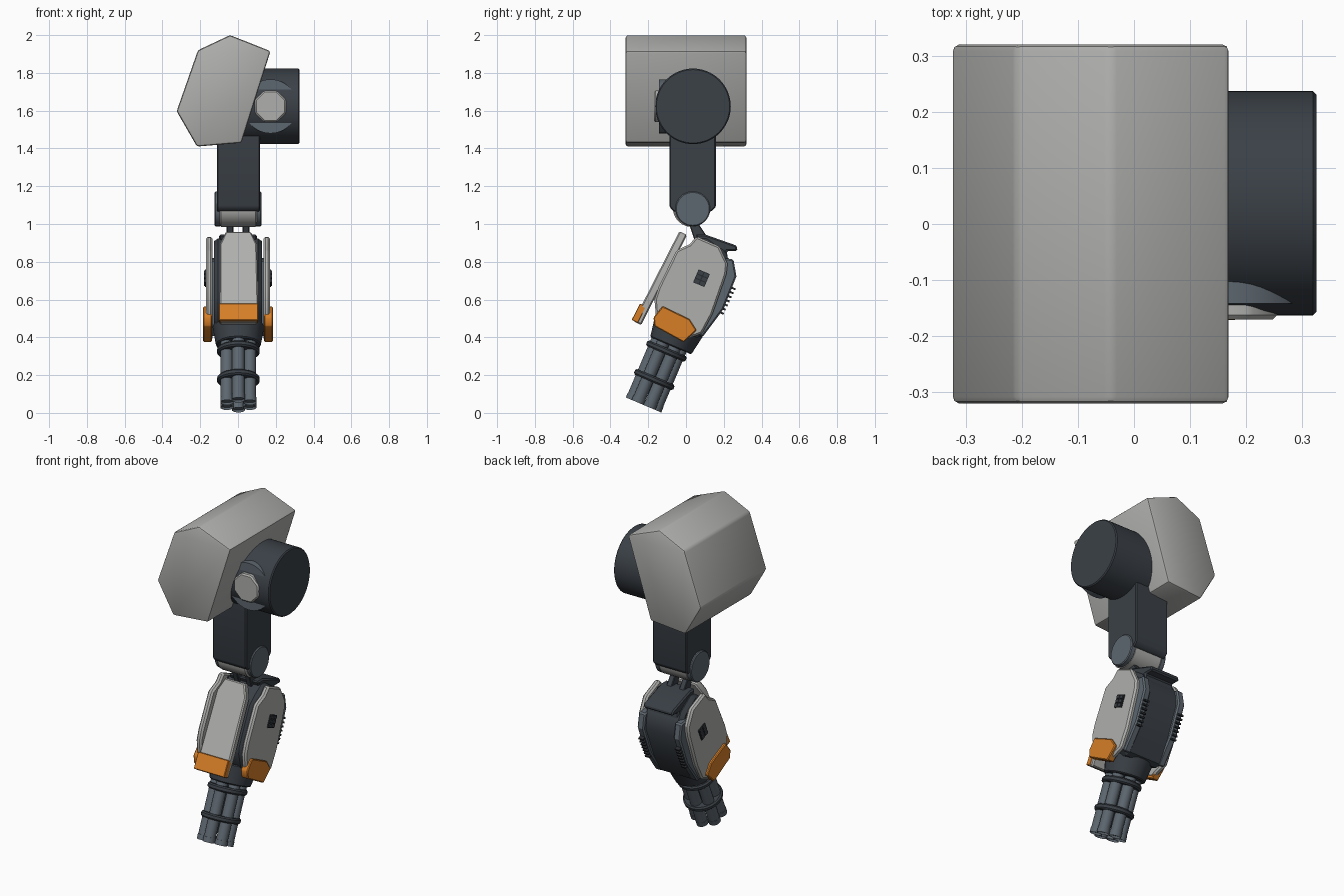
import bpy, bmesh, math
from mathutils import Vector, Matrix

if "Cube" in bpy.data.objects:
    bpy.data.objects.remove(bpy.data.objects["Cube"])


def material(name, rgb):
    m = bpy.data.materials.new(name)
    m.diffuse_color = (*rgb, 1)
    m.use_nodes = True
    m.node_tree.nodes["Principled BSDF"].inputs["Base Color"].default_value = m.diffuse_color
    return m


LIGHT = material("light_grey", (0.43, 0.43, 0.42))
DARK = material("dark_slate", (0.043, 0.052, 0.063))
STEEL = material("steel_grey", (0.11, 0.135, 0.16))
BLACK = material("vent_black", (0.022, 0.025, 0.03))
ORANGE = material("orange", (0.68, 0.21, 0.02))


def finish(bm, name, mat, bevel=0.0, segments=1, matrix=None):
    bmesh.ops.recalc_face_normals(bm, faces=bm.faces)
    if bevel:
        sharp = [e for e in bm.edges if e.calc_face_angle(0) > 0.6]
        bmesh.ops.bevel(bm, geom=sharp, offset=bevel, segments=segments,
                        affect='EDGES', profile=0.5, clamp_overlap=True)
    me = bpy.data.meshes.new(name)
    bm.to_mesh(me)
    bm.free()
    me.materials.append(mat)
    ob = bpy.data.objects.new(name, me)
    bpy.context.collection.objects.link(ob)
    if matrix:
        ob.matrix_world = matrix
    bpy.ops.object.select_all(action='DESELECT')
    ob.select_set(True)
    bpy.context.view_layer.objects.active = ob
    bpy.ops.object.shade_smooth_by_angle(angle=math.radians(30))
    return ob


def prism(name, pts, axis, a, b, mat, bevel=0.0, segments=1, matrix=None):
    """Extrude a profile: axis x takes (y, z) points, axis y takes (x, z)."""
    bm = bmesh.new()
    place = (lambda p, t: (t, p[0], p[1])) if axis == 'x' else (lambda p, t: (p[0], t, p[1]))
    face = bm.faces.new([bm.verts.new(place(p, a)) for p in pts])
    out = bmesh.ops.extrude_face_region(bm, geom=[face])
    shift = Vector((b - a, 0, 0)) if axis == 'x' else Vector((0, b - a, 0))
    bmesh.ops.translate(bm, vec=shift, verts=[g for g in out['geom'] if isinstance(g, bmesh.types.BMVert)])
    return finish(bm, name, mat, bevel, segments, matrix)


def rod(name, p0, p1, r0, mat, r1=None, sides=32, bevel=0.0, spin=0.0, bore=0.0):
    """Cylinder or cone from p0 to p1, optionally with a bored p0 end."""
    p0, p1 = Vector(p0), Vector(p1)
    d = p1 - p0
    bm = bmesh.new()
    bmesh.ops.create_cone(bm, cap_ends=True, segments=sides, radius1=r0,
                          radius2=r0 if r1 is None else r1, depth=d.length)
    if bore:
        end = min(bm.faces, key=lambda f: f.calc_center_median().z)
        bmesh.ops.inset_region(bm, faces=[end], thickness=bore)
        bmesh.ops.translate(bm, vec=(0, 0, 0.03), verts=end.verts)
    turn = d.to_track_quat('Z', 'Y').to_matrix().to_4x4()
    m = Matrix.Translation((p0 + p1) / 2) @ turn @ Matrix.Rotation(spin, 4, 'Z')
    return finish(bm, name, mat, bevel, 1, m)


def box(name, size, centre, mat, tilt=0.0, bevel=0.0):
    bm = bmesh.new()
    bmesh.ops.create_cube(bm, size=1)
    bmesh.ops.scale(bm, vec=size, verts=bm.verts)
    return finish(bm, name, mat, bevel, 1, Matrix.Translation(centre) @ Matrix.Rotation(tilt, 4, 'X'))


# Shoulder armour
prism("shoulder_pad", [(-0.042, 2.0), (0.172, 1.915), (0.018, 1.43), (-0.217, 1.41),
                       (-0.325, 1.597), (-0.212, 1.92)], 'y', -0.32, 0.32, LIGHT, 0.012, 2)

# Shoulder drum with front hub and bolt
rod("shoulder_drum", (-0.02, 0.037, 1.623), (0.325, 0.037, 1.623), 0.2, DARK, sides=64, bevel=0.006)
rod("shoulder_hub", (0.172, -0.142, 1.623), (0.172, 0.05, 1.623), 0.143, STEEL, sides=48)
rod("shoulder_bolt", (0.172, -0.17, 1.623), (0.172, 0.0, 1.623), 0.09, LIGHT, sides=8,
    spin=math.pi / 8, bevel=0.008)

# Upper arm and elbow
prism("upper_arm", [(-0.087, 1.56), (0.158, 1.56), (0.158, 1.09), (0.135, 1.066),
                    (-0.065, 1.066), (-0.087, 1.09)], 'x', -0.112, 0.116, DARK, 0.006)
rod("elbow_knuckle", (-0.098, 0.03, 1.085), (0.1, 0.03, 1.085), 0.1, LIGHT, sides=24, bevel=0.008)
for s in (-1, 1):
    rod("elbow_disc", (s * 0.09, 0.036, 1.08), (s * 0.124, 0.036, 1.08), 0.092, STEEL, sides=40, bevel=0.005)
    prism("wrist_link", [(0.01, 1.02), (0.06, 1.01), (0.12, 0.92), (0.05, 0.9)],
          'x', s * 0.025, s * 0.06, DARK, 0.004)

# Forearm core and rear top cap
prism("forearm_core", [(0.02, 0.89), (0.09, 0.935), (0.2, 0.86), (0.235, 0.8), (0.245, 0.72),
                       (0.165, 0.52), (0.08, 0.39), (-0.12, 0.47), (-0.15, 0.6), (-0.04, 0.84)],
      'x', -0.128, 0.128, DARK, 0.022)
prism("forearm_cap", [(0.05, 0.945), (0.1, 0.945), (0.27, 0.885), (0.272, 0.858), (0.215, 0.858),
                      (0.225, 0.8), (0.1, 0.84)], 'x', -0.1, 0.1, DARK, 0.008)

# Side armour, mirrored left and right
TILT = math.radians(-23)
for s in (-1, 1):
    prism("side_backplate", [(0.2, 0.82), (0.251, 0.813), (0.267, 0.723), (0.198, 0.549),
                             (0.087, 0.4), (0.02, 0.47), (0.07, 0.81)],
          'x', s * 0.1, s * 0.146, STEEL, 0.008)
    prism("side_panel", [(0.056, 0.935), (0.177, 0.882), (0.22, 0.79), (0.214, 0.734), (0.14, 0.522),
                         (0.085, 0.42), (-0.013, 0.385), (-0.155, 0.462), (-0.167, 0.601),
                         (-0.146, 0.665), (-0.05, 0.861), (0.019, 0.893)],
          'x', s * 0.135, s * 0.17, LIGHT, 0.01)
    prism("side_tip", [(-0.124, 0.565), (0.019, 0.496), (0.056, 0.437), (-0.013, 0.374),
                       (-0.167, 0.459), (-0.172, 0.506)], 'x', s * 0.138, s * 0.184, ORANGE, 0.005)
    # Square vent of small cells
    box("side_vent", (0.012, 0.065, 0.075), (s * 0.17, 0.082, 0.713), BLACK, TILT)
    for i in (-1, 0, 1):
        for j in (-0.5, 0.5):
            off = Matrix.Rotation(TILT, 3, 'X') @ Vector((0, j * 0.031, i * 0.024))
            box("vent_cell", (0.014, 0.025, 0.018), Vector((s * 0.174, 0.082, 0.713)) + off, DARK, TILT)
    # Cooling slats down the rear edge
    for i in range(7):
        t = i / 6
        box("rear_slat", (0.032, 0.03, 0.01), (s * 0.123, 0.248 - 0.062 * t, 0.66 - 0.13 * t), BLACK, TILT)

# Front armour plate with painted lower tip
frame = Matrix.Translation((-0, -0.278, 0.485)) @ Matrix.Rotation(math.radians(-27), 4, 'X')
prism("front_plate", [(-0.097, 0), (0.103, 0), (0.107, 0.12), (0.1, 0.46), (0.068, 0.535),
                      (-0.064, 0.535), (-0.096, 0.46)], 'y', 0, 0.045, LIGHT, 0.007, matrix=frame)
prism("front_tip", [(-0.1, 0.002), (0.106, 0.002), (0.106, 0.1), (-0.1, 0.1)],
      'y', -0.012, 0.025, ORANGE, 0.003, matrix=frame)
for w in (0.18, 0.38):
    prism("front_plate_mount", [(-0.05, w), (0.05, w), (0.05, w + 0.06), (-0.05, w + 0.06)],
          'y', 0.03, 0.12, DARK, matrix=frame)

# Rotary barrels along the tilted forearm axis
gun = Matrix.Translation((0.002, -0.225, 0.042)) @ Matrix.Rotation(TILT, 4, 'X')


def on_gun(x, v, w):
    return gun @ Vector((x, v, w))


rod("barrel_collar", on_gun(0, 0.01, 0.345), on_gun(0, 0.01, 0.46), 0.118, DARK, r1=0.138, sides=16, bevel=0.006)
rod("barrel_spindle", on_gun(0, 0, 0.06), on_gun(0, 0, 0.38), 0.038, DARK, sides=16)
for i in range(6):
    a = math.radians(30 + 60 * i)
    x, v = 0.07 * math.cos(a), 0.067 * math.sin(a)
    rod("barrel", on_gun(x, v, 0.012), on_gun(x, v, 0.39), 0.033, STEEL, sides=20)
    rod("muzzle", on_gun(x, v, 0), on_gun(x, v, 0.03), 0.035, STEEL, sides=20, bore=0.01)
for w in (0.146, 0.31):
    rod("barrel_ring", on_gun(0, 0, w - 0.016), on_gun(0, 0, w + 0.016), 0.113, DARK, sides=32, bevel=0.008)
